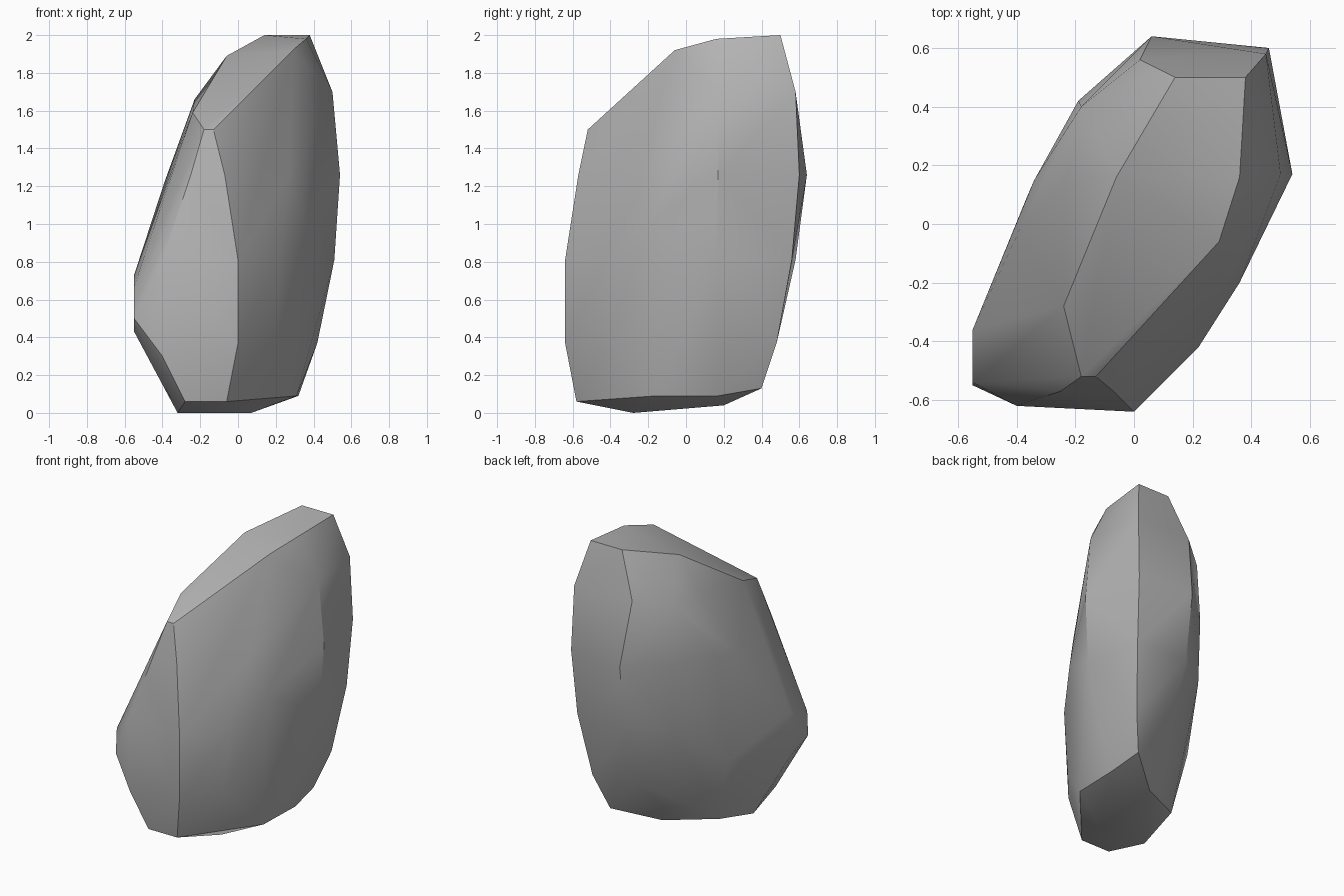
import bpy
import bmesh
import math

cube = bpy.data.objects.get("Cube")
if cube:
    bpy.data.objects.remove(cube, do_unlink=True)


def make_material(name, color):
    material = bpy.data.materials.new(name)
    material.use_nodes = True
    material.diffuse_color = color
    shader = material.node_tree.nodes["Principled BSDF"]
    shader.inputs["Base Color"].default_value = color
    shader.inputs["Roughness"].default_value = 0.9
    return material


def make_chiselled_stone(name, ridges, material, crease_angle):
    """Wrap a convex skin around the ridge lines of a stone."""
    mesh = bpy.data.meshes.new(name)
    stone = bpy.data.objects.new(name, mesh)
    bpy.context.collection.objects.link(stone)

    bm = bmesh.new()
    for ridge in ridges:
        for corner in ridge:
            bm.verts.new(corner)
    hull = bmesh.ops.convex_hull(bm, input=bm.verts[:])
    unused = {v for v in hull["geom_interior"] + hull["geom_unused"]
              if isinstance(v, bmesh.types.BMVert)}
    bmesh.ops.delete(bm, geom=list(unused), context="VERTS")
    bmesh.ops.recalc_face_normals(bm, faces=bm.faces[:])
    bm.to_mesh(mesh)
    bm.free()
    mesh.materials.append(material)

    bpy.ops.object.select_all(action="DESELECT")
    stone.select_set(True)
    bpy.context.view_layer.objects.active = stone
    bpy.ops.object.shade_smooth_by_angle(angle=math.radians(crease_angle))
    return stone


# Heights shared by the ridges, from the foot to the shoulder
FOOT, LOW, MIDDLE, HIGH, SHOULDER = 0.06, 0.37, 0.81, 1.26, 1.7

# Sharp edge between the narrow front and the broad +x side
front_edge = [(-.06, -.58, FOOT), (0, -.64, LOW), (0, -.64, MIDDLE),
              (-.07, -.57, HIGH), (-.13, -.52, 1.5)]

# Softer edge between the narrow front and the -x side
front_corner = [(-.28, -.58, FOOT), (-.4, -.61, .3), (-.4, -.62, MIDDLE),
                (-.25, -.57, HIGH), (-.18, -.52, 1.5)]
front_cheek = [(-.55, -.55, .5), (-.55, -.54, .67)]

# Gentle swells across the +x side
side_swell = [(.31, -.16, .09), (.2, -.41, LOW), (.22, -.42, MIDDLE),
              (.36, -.2, 1.0), (.27, -.27, HIGH)]
side_bulge = [(.32, .17, .09), (.42, .17, LOW), (.51, .16, MIDDLE),
              (.54, .17, HIGH), (.5, .17, SHOULDER)]

# Sharp edge between the +x side and the back
back_edge = [(.3, .4, .13), (.38, .48, LOW), (.44, .56, MIDDLE),
             (.46, .6, HIGH), (.45, .58, SHOULDER)]

# Edge between the back and the -x side
back_corner = [(.04, .2, .04), (-.02, .25, .15), (.06, .42, LOW),
               (.06, .58, MIDDLE), (.06, .64, HIGH), (.02, .56, SHOULDER)]

# Rounded -x side
far_swell = [(-.19, .4, MIDDLE), (-.19, .42, HIGH), (-.18, .4, 1.66)]
far_bulge = [(-.28, .03, .07), (-.37, .08, .5), (-.36, .1, MIDDLE),
             (-.39, -.02, 1.22), (-.34, .15, HIGH), (-.23, .16, 1.66)]
far_belly = [(-.55, -.36, .43), (-.55, -.36, .73)]

# Sloping crown and small flat base
crown = [(.14, .5, 2.0), (.38, .5, 2.0), (.36, .16, 1.98),
         (.29, -.06, 1.92), (-.06, .16, 1.89), (-.24, -.28, 1.59)]
base = [(.07, -.28, 0), (-.32, -.28, 0)]

stone_grey = make_material("stone grey", (0.45, 0.45, 0.45, 1.0))
make_chiselled_stone(
    "boulder",
    [front_edge, front_corner, front_cheek, side_swell, side_bulge,
     back_edge, back_corner, far_swell, far_bulge, far_belly, crown, base],
    stone_grey, 32)
